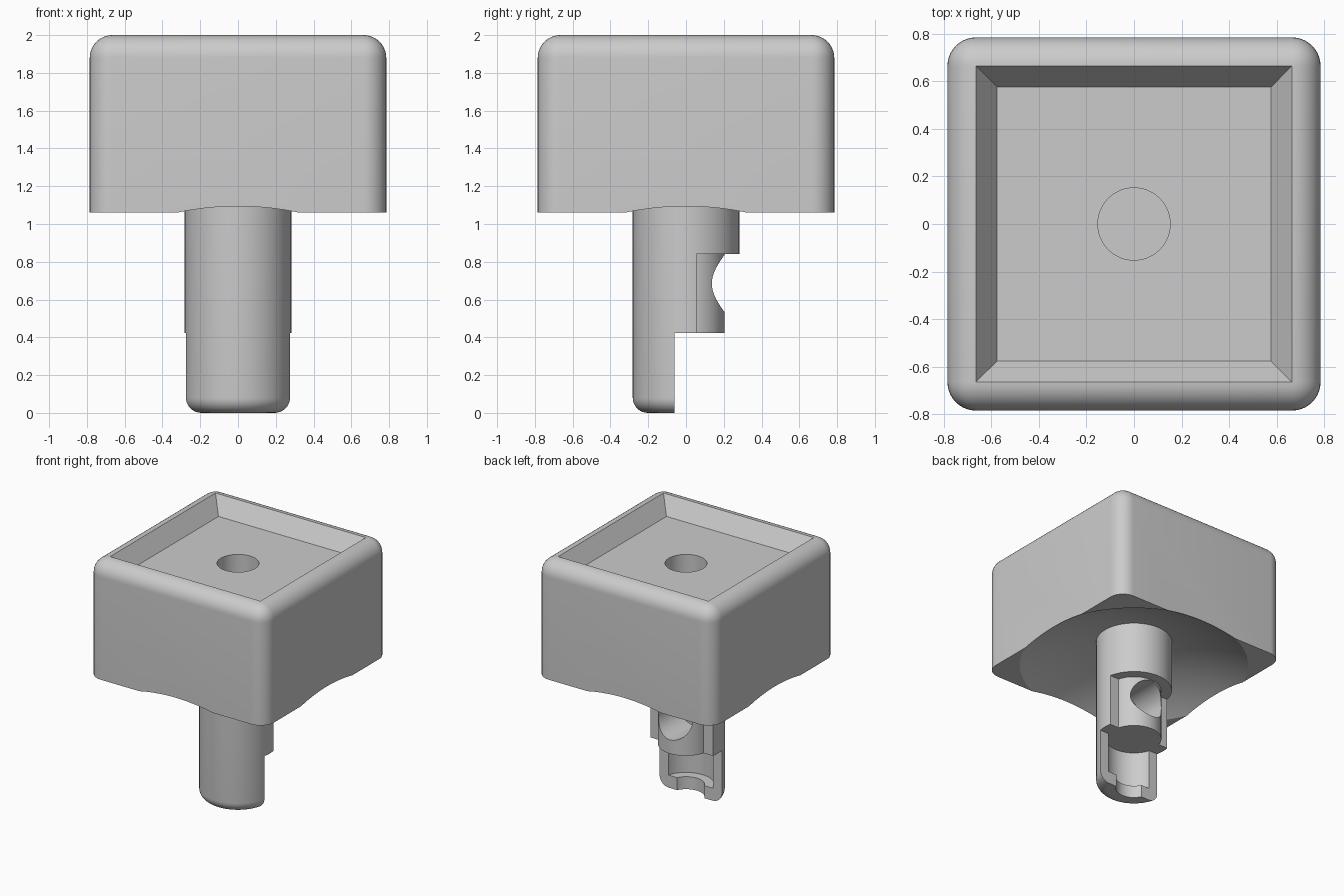
import bpy, bmesh, math
from mathutils import Matrix

old = bpy.data.objects.get("Cube")
if old:
    bpy.data.objects.remove(old, do_unlink=True)

grey = bpy.data.materials.new("light grey")
grey.use_nodes = True
colour = (0.6, 0.6, 0.6, 1)
grey.diffuse_color = colour
grey.node_tree.nodes["Principled BSDF"].inputs["Base Color"].default_value = colour


def finish(name, bm):
    bmesh.ops.recalc_face_normals(bm, faces=bm.faces)
    mesh = bpy.data.meshes.new(name)
    bm.to_mesh(mesh)
    bm.free()
    mesh.materials.append(grey)
    obj = bpy.data.objects.new(name, mesh)
    bpy.context.collection.objects.link(obj)
    return obj


def box(name, x, y0, y1, z0, z1):
    bm = bmesh.new()
    bmesh.ops.create_cube(bm, size=1)
    bmesh.ops.scale(bm, vec=(2 * x, y1 - y0, z1 - z0), verts=bm.verts)
    bmesh.ops.translate(bm, vec=(0, (y0 + y1) / 2, (z0 + z1) / 2), verts=bm.verts)
    return finish(name, bm)


def cylinder(name, r, a, b, along_y=False, z=0, fillet=0):
    """Cylinder from a to b along z, or along y at height z."""
    bm = bmesh.new()
    bmesh.ops.create_cone(bm, cap_ends=True, segments=96, radius1=r, radius2=r, depth=b - a)
    if fillet:
        rim = [e for e in bm.edges if all(v.co.z < 0 for v in e.verts)]
        bmesh.ops.bevel(bm, geom=rim, offset=fillet, segments=8, profile=0.5, affect='EDGES')
    if along_y:
        bmesh.ops.rotate(bm, matrix=Matrix.Rotation(math.pi / 2, 3, 'X'), verts=bm.verts)
    mid = (a + b) / 2
    bmesh.ops.translate(bm, vec=(0, mid, z) if along_y else (0, 0, mid), verts=bm.verts)
    return finish(name, bm)


def combine(target, tool, operation='DIFFERENCE'):
    tool.hide_render = True
    mod = target.modifiers.new("combine", 'BOOLEAN')
    mod.operation, mod.solver, mod.object = operation, 'EXACT', tool
    bpy.context.view_layer.objects.active = target
    bpy.ops.object.modifier_apply(modifier=mod.name)
    bpy.data.objects.remove(tool, do_unlink=True)


def smooth(obj):
    bpy.ops.object.select_all(action='DESELECT')
    obj.select_set(True)
    bpy.context.view_layer.objects.active = obj
    bpy.ops.object.shade_smooth_by_angle(angle=math.radians(28))


# Head: rounded block with a sloped square recess in the top
bottom, top, half, radius = 1.06, 2.0, 0.785, 0.12
bm = bmesh.new()
bmesh.ops.create_cube(bm, size=1)
bmesh.ops.scale(bm, vec=(2 * half, 2 * half, top - bottom), verts=bm.verts)
bmesh.ops.translate(bm, vec=(0, 0, (top + bottom) / 2), verts=bm.verts)
rounded = [e for e in bm.edges if any(v.co.z > 1.5 for v in e.verts)]
bmesh.ops.bevel(bm, geom=rounded, offset=radius, segments=10, profile=0.5, affect='EDGES')
bm.normal_update()
lid = max(bm.faces, key=lambda f: f.calc_center_median().z)
bmesh.ops.inset_individual(bm, faces=[lid], thickness=0.125, depth=-0.13)
head = finish("head", bm)

# Shallow round dish under the head
bm = bmesh.new()
bmesh.ops.create_uvsphere(bm, u_segments=128, v_segments=96, radius=1.75)
bmesh.ops.translate(bm, vec=(0, 0, -0.47), verts=bm.verts)
combine(head, finish("dish_cutter", bm))

# Blind hole in the recess floor
combine(head, cylinder("hole_cutter", 0.152, 1.47, 1.95))
smooth(head)

# Stem: outer sleeve with a rounded foot, cut open at the back
stem = cylinder("stem", 0.282, 0, 1.4, fillet=0.08)
combine(stem, box("window_cutter", 0.5, 0.055, 0.5, 0.3, 0.842))

# Inner core exposed by the opening
combine(stem, cylinder("core", 0.203, 0.32, 1.1), 'UNION')

# Half-open hollow foot with a ledge around a smaller hole
combine(stem, box("foot_cutter", 0.5, -0.06, 0.5, -0.2, 0.424))
combine(stem, cylinder("hollow_cutter", 0.207, 0.1, 0.424))
combine(stem, cylinder("foot_hole_cutter", 0.135, -0.2, 0.2))

# Cross hole in the back of the core
combine(stem, cylinder("cross_hole_cutter", 0.15, -0.1, 0.25, along_y=True, z=0.685))
smooth(stem)
